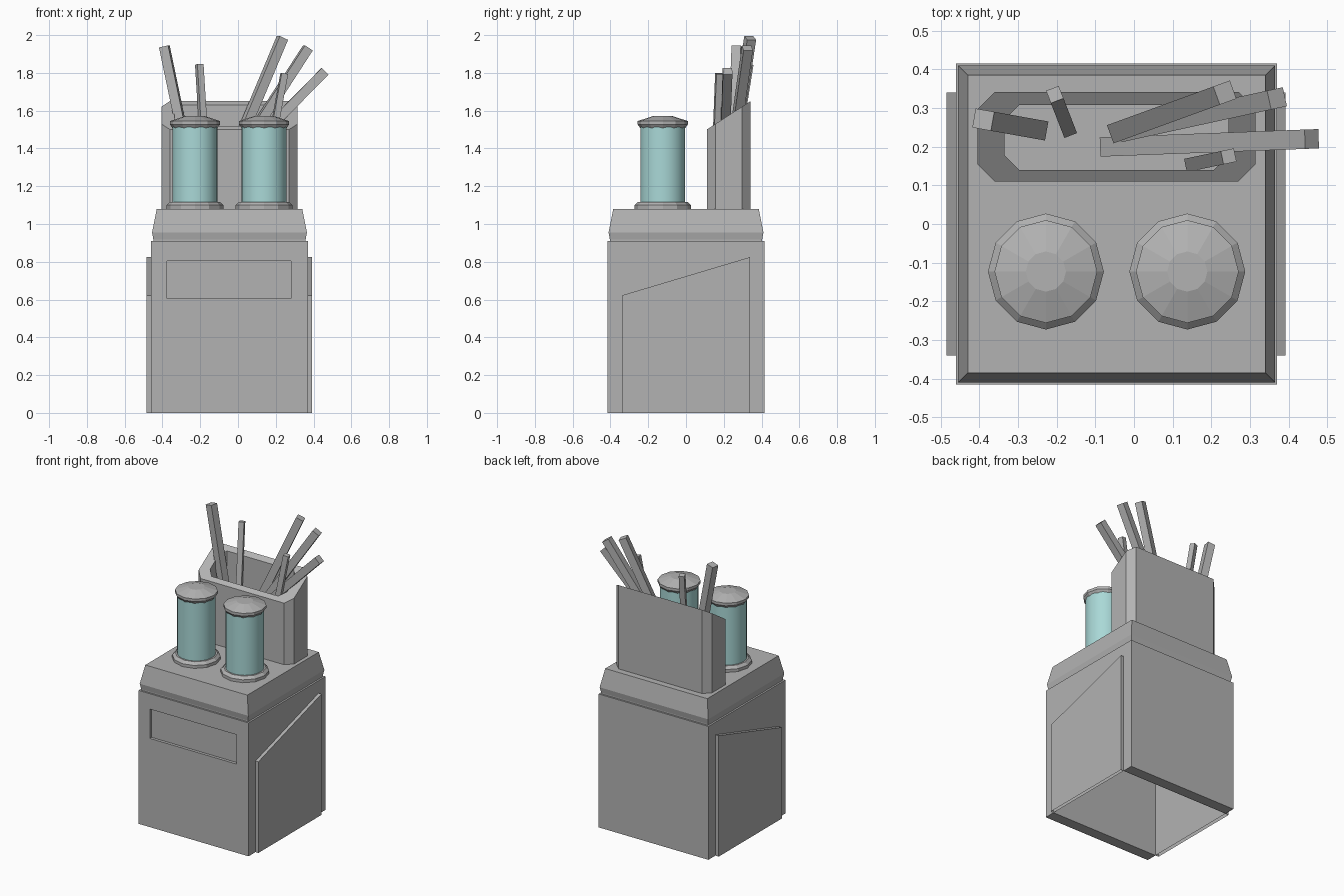
import bpy, bmesh, math
from mathutils import Vector, Matrix

cube = bpy.data.objects.get("Cube")
if cube:
    bpy.data.objects.remove(cube, do_unlink=True)


def make_material(name, rgb):
    mat = bpy.data.materials.new(name)
    mat.use_nodes = True
    colour = (*rgb, 1)
    mat.diffuse_color = colour
    mat.node_tree.nodes["Principled BSDF"].inputs["Base Color"].default_value = colour
    return mat


GREY = make_material("grey", (0.45, 0.45, 0.45))
GLASS = make_material("pale_teal", (0.40, 0.69, 0.68))


def finish(name, bm, mat=GREY, smooth=False):
    bmesh.ops.recalc_face_normals(bm, faces=bm.faces)
    mesh = bpy.data.meshes.new(name)
    bm.to_mesh(mesh)
    bm.free()
    mesh.materials.append(mat)
    obj = bpy.data.objects.new(name, mesh)
    bpy.context.collection.objects.link(obj)
    if smooth:
        bpy.ops.object.select_all(action="DESELECT")
        obj.select_set(True)
        bpy.context.view_layer.objects.active = obj
        bpy.ops.object.shade_smooth_by_angle(angle=math.radians(40))
    return obj


def loft(bm, rings, cap_start=True, cap_end=True):
    """Skin a list of point rings and cap its ends."""
    loops = [[bm.verts.new(p) for p in ring] for ring in rings]
    for a, b in zip(loops, loops[1:]):
        for i in range(len(a)):
            j = (i + 1) % len(a)
            bm.faces.new((a[i], a[j], b[j], b[i]))
    if cap_start:
        bm.faces.new(loops[0])
    if cap_end:
        bm.faces.new(loops[-1])


def rect(x0, x1, y0, y1, z):
    return [(x0, y0, z), (x1, y0, z), (x1, y1, z), (x0, y1, z)]


def circle(cx, cy, r, z, sides):
    turn = 2 * math.pi / sides
    return [(cx + r * math.cos(i * turn), cy + r * math.sin(i * turn), z)
            for i in range(sides)]


X0, X1, Y = -0.46, 0.37, 0.415

# Cabinet: open underneath, with a recessed slot in the front
bm = bmesh.new()
loft(bm, [rect(X0, X1, -Y, Y, 0), rect(X0, X1, -Y, Y, 0.91)], cap_start=False)
for co, axis in (((-0.375, 0, 0), (1, 0, 0)), ((0.28, 0, 0), (1, 0, 0)),
                 ((0, 0, 0.605), (0, 0, 1)), ((0, 0, 0.805), (0, 0, 1))):
    front = [f for f in bm.faces if f.calc_center_median().y < -Y + 0.001]
    geom = set(front)
    for f in front:
        geom.update(f.edges, f.verts)
    bmesh.ops.bisect_plane(bm, geom=list(geom), plane_co=co, plane_no=axis)
slot = [f for f in bm.faces
        if (f.calc_center_median() - Vector((-0.0475, -Y, 0.705))).length < 0.01]
pushed = bmesh.ops.extrude_discrete_faces(bm, faces=slot)["faces"]
for f in pushed:
    bmesh.ops.translate(bm, verts=f.verts, vec=(0, 0.02, 0))
finish("cabinet", bm)

# Bottom rims at the front and back of the cabinet
for name, a, b in (("front_rim", -Y, -0.34), ("back_rim", 0.34, Y)):
    bm = bmesh.new()
    bm.faces.new([bm.verts.new(p) for p in rect(X0, X1, a, b, 0.001)])
    finish(name, bm)

# Slanted core whose ends stand out as the side panels, open underneath
bm = bmesh.new()
outline = [(-0.34, 0), (0.34, 0), (0.34, 0.825), (-0.34, 0.622)]
loft(bm, [[(x, y, z) for y, z in outline] for x in (-0.485, 0.392)])
bm.faces.ensure_lookup_table()
floor = [f for f in bm.faces if f.calc_center_median().z < 0.001]
bmesh.ops.delete(bm, geom=floor, context="FACES_ONLY")
finish("side_panels", bm)

# Countertop with tapered sides
bm = bmesh.new()
loft(bm, [rect(X0 + s, X1 - s, -Y + s, Y - s, z)
          for s, z in ((0.012, 0.905), (0.012, 0.918), (0.005, 0.955), (0.03, 1.08))])
finish("countertop", bm)

# Two glass canisters
CANISTER = {
    "base": (12, GREY, [(0.15, 1.075), (0.15, 1.1), (0.132, 1.117)]),
    "glass": (32, GLASS, [(0.119, 1.1), (0.119, 1.52)]),
    "cap": (12, GREY, [(0.119, 1.508), (0.133, 1.527), (0.133, 1.545), (0.052, 1.571)]),
}
for side, cx in (("right", -0.228), ("left", 0.138)):
    for part, (sides, mat, profile) in CANISTER.items():
        bm = bmesh.new()
        loft(bm, [circle(cx, -0.123, r, z, sides) for r, z in profile])
        finish(f"{side}_canister_{part}", bm, mat, smooth=part == "glass")


# Stick holder: chamfered box with a slanted rim
def chamfered(x0, x1, y0, y1, c, height):
    pts = [(x0 + c, y0), (x1 - c, y0), (x1, y0 + c), (x1, y1 - c),
           (x1 - c, y1), (x0 + c, y1), (x0, y1 - c), (x0, y0 + c)]
    return [(x, y, height(y)) for x, y in pts]


def rim(y):
    return 1.5 + (y - 0.11) * 0.65


outer = (-0.405, 0.315, 0.11, 0.342, 0.045)
inner = (-0.335, 0.245, 0.14, 0.308, 0.038)
bm = bmesh.new()
loft(bm, [chamfered(*outer, lambda y: 1.075), chamfered(*outer, rim),
          chamfered(*inner, rim), chamfered(*inner, lambda y: 1.1)])
finish("stick_holder", bm)

# Sticks: bottom, top, thickness
STICKS = [
    ((-0.25, 0.245, 1.27), (-0.39, 0.27, 1.94), 0.05),
    ((-0.17, 0.245, 1.28), (-0.205, 0.335, 1.845), 0.035),
    ((-0.04, 0.24, 1.33), (0.235, 0.34, 1.985), 0.05),
    ((-0.02, 0.24, 1.33), (0.37, 0.325, 1.932), 0.05),
    ((-0.07, 0.2, 1.27), (0.46, 0.22, 1.808), 0.05),
    ((0.15, 0.155, 1.28), (0.245, 0.175, 1.797), 0.035),
]
for i, (low, high, width) in enumerate(STICKS):
    low, high = Vector(low), Vector(high)
    axis = high - low
    turn = axis.to_track_quat("Z", "Y").to_matrix().to_4x4()
    size = Matrix.Diagonal((width, width, axis.length, 1))
    bm = bmesh.new()
    bmesh.ops.create_cube(bm, size=1,
                          matrix=Matrix.Translation((low + high) / 2) @ turn @ size)
    finish(f"stick_{i + 1}", bm)
